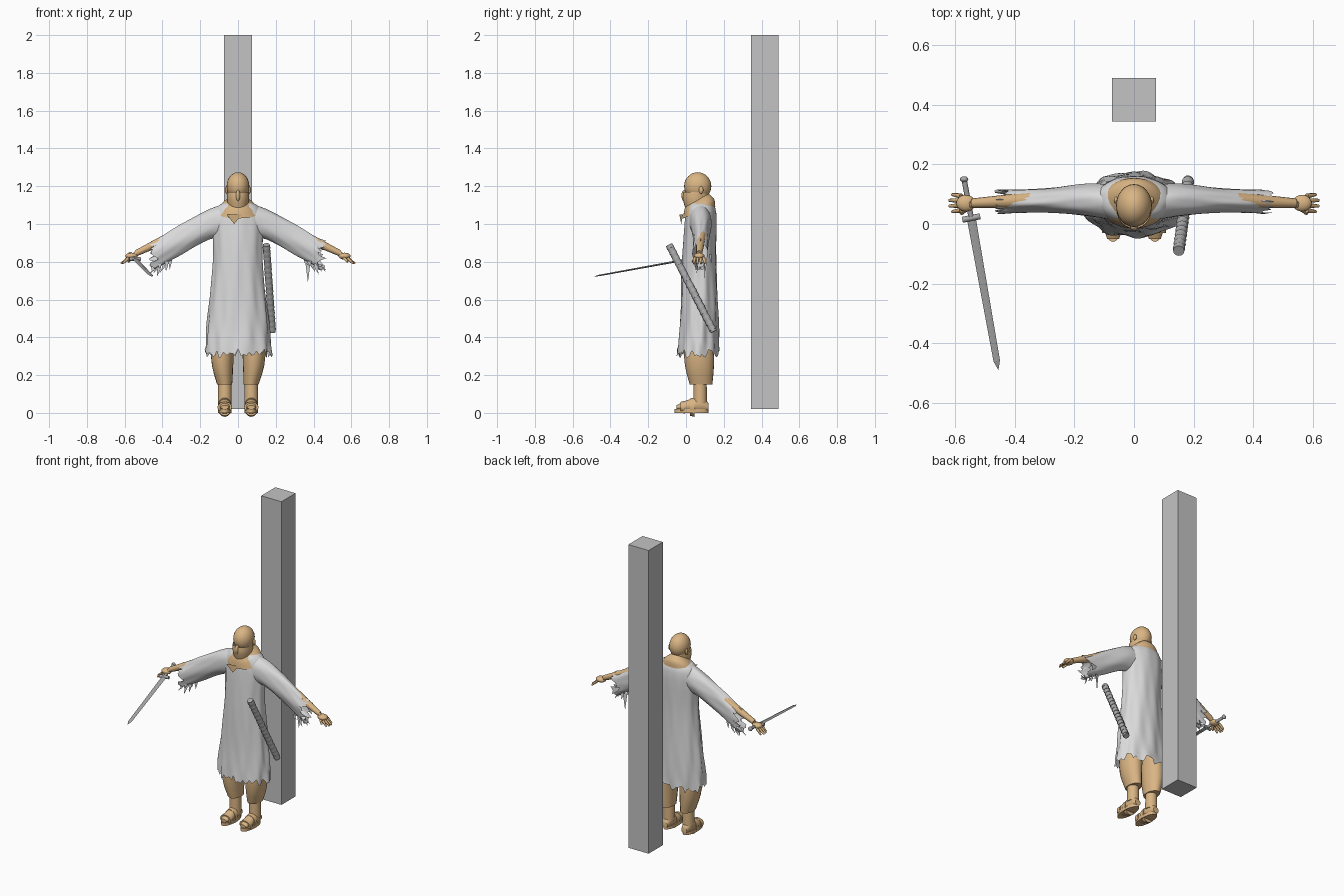
import bpy, bmesh, math, random
from mathutils import Matrix, Vector

random.seed(4)
if "Cube" in bpy.data.objects:
    bpy.data.objects.remove(bpy.data.objects["Cube"])

figure_parts = []


def material(name, red, green, blue):
    mat = bpy.data.materials.new(name)
    mat.use_nodes = True
    color = (red, green, blue, 1)
    mat.diffuse_color = color
    mat.node_tree.nodes["Principled BSDF"].inputs["Base Color"].default_value = color
    return mat


cloth = material("pale grey cloth", .7, .7, .7)
tan = material("tan skin and leather", .7, .46, .23)
stone = material("grey stone", .55, .55, .55)
steel = material("dull steel", .4, .4, .4)


def finish(name, bm, mat):
    bmesh.ops.recalc_face_normals(bm, faces=bm.faces)
    mesh = bpy.data.meshes.new(name)
    bm.to_mesh(mesh)
    bm.free()
    mesh.materials.append(mat)
    obj = bpy.data.objects.new(name, mesh)
    bpy.context.collection.objects.link(obj)
    figure_parts.append(obj)
    return obj


def smooth_rings(keys, steps=4):
    """Run a smooth spline through the key rings."""
    keys = [Vector(key) for key in keys]
    rings = []
    for i in range(len(keys) - 1):
        start, end = keys[i], keys[i + 1]
        leave = (end - keys[max(i - 1, 0)]) / 2
        arrive = (keys[min(i + 2, len(keys) - 1)] - start) / 2
        for step in range(steps):
            t = step / steps
            ease = t * t * (3 - 2 * t)
            rings.append(start.lerp(end, ease) + leave * t * (1 - t) ** 2
                         - arrive * t * t * (1 - t))
    return rings + [keys[-1]]


def loft(name, keys, mat, axis="z", sides=20, side=1, caps=True,
         tilt=0, folds=0, waves=9, ragged=False):
    """Skin elliptical rings: (station, centre u, centre v, radius u, radius v)."""
    bm = bmesh.new()
    loops = []
    rings = smooth_rings(keys)
    for k, (station, center_u, center_v, radius_u, radius_v) in enumerate(rings):
        last = k == len(rings) - 1
        loop = []
        for i in range(sides):
            angle = math.tau * i / sides
            ripple = math.sin(waves * angle + k / 2) + math.sin((waves + 4) * angle - k) / 2
            swell = 1 + folds * ripple * k / len(rings)
            u = center_u + radius_u * swell * math.cos(angle)
            v = center_v + radius_v * swell * math.sin(angle)
            s = station + tilt * math.sin(angle)
            if ragged and last:
                s += random.uniform(-.03, .02)
            x, y, z = {"x": (s, u, v), "y": (u, s, v), "z": (u, v, s)}[axis]
            loop.append(bm.verts.new((x * side, y, z)))
        loops.append(loop)
    for near, far in zip(loops, loops[1:]):
        for i in range(sides):
            bm.faces.new((near[i - 1], near[i], far[i], far[i - 1]))
    if caps:
        bm.faces.new(loops[0])
        bm.faces.new(loops[-1])
    return finish(name, bm, mat)


def ball(name, center, size, mat):
    bm = bmesh.new()
    place = Matrix.LocRotScale(Vector(center), None, Vector(size))
    bmesh.ops.create_uvsphere(bm, u_segments=24, v_segments=16, radius=1, matrix=place)
    return finish(name, bm, mat)


def rod(name, start, end, radius, end_radius, mat, sides=12, flat=1):
    """A tapered bar between two points; flat squashes its upright thickness."""
    bm = bmesh.new()
    start, end = Vector(start), Vector(end)
    along = end - start
    place = Matrix.LocRotScale((start + end) / 2, along.to_track_quat("Z", "Y"),
                               Vector((1, flat, 1)))
    bmesh.ops.create_cone(bm, cap_ends=True, segments=sides, radius1=radius,
                          radius2=end_radius, depth=along.length, matrix=place)
    return finish(name, bm, mat)


def tatter(name, root, width, length, lean, mat=cloth):
    """A torn strip of cloth that hangs down to a point."""
    bm = bmesh.new()
    outline = [(-width, 0), (width, 0), (width / 2, -length / 2),
               (lean, -length), (-width / 2, -length / 2)]
    bm.faces.new([bm.verts.new(Vector(root) + Vector((dx, dx / 4, dz)))
                  for dx, dz in outline])
    return finish(name, bm, mat)


# Robe body, from the shoulders to the torn hem
loft("robe_body", [
    (1.12, 0, .08, .05, .05), (1.06, 0, .08, .13, .08), (.8, 0, .07, .13, .09),
    (.5, 0, .07, .16, .1), (.32, 0, .065, .175, .11),
], cloth, sides=72, caps=False, folds=.04, ragged=True)

# Head, face wrap and cowl
ball("head", (0, .062, 1.2), (.06, .072, .074), tan)
rod("neck", (0, .07, 1), (0, .07, 1.2), .05, .05, tan, sides=24)
ball("nose", (0, -.01, 1.15), (.012, .014, .03), tan)
loft("face_wrap", [
    (1.07, 0, .06, .05, .06), (1.13, 0, .05, .058, .066), (1.17, 0, .05, .058, .064),
], tan, sides=24, caps=False)
loft("cowl", [
    (1.06, 0, .07, .115, .085), (1.1, 0, .07, .09, .08), (1.13, 0, .06, .05, .06),
], tan, sides=32, caps=False, tilt=.03)
tatter("cowl_point", (-.02, -.025, 1.05), .04, .05, 0, tan)

for side, label in ((1, "left"), (-1, "right")):

    def at(x, y, z):
        return Vector((x * side, y, z))

    ball(label + "_ear", at(.06, .08, 1.18), (.008, .012, .02), tan)

    # Sleeve with a torn, drooping cuff
    loft(label + "_sleeve", [
        (.05, .07, 1.02, .06, .09), (.15, .08, 1, .055, .08),
        (.3, .08, .92, .04, .08), (.45, .075, .83, .04, .075),
    ], cloth, "x", 40, side, caps=False, folds=.06, waves=5, ragged=True)
    cuff_start, cuff_end = at(.36, .06, .81), at(.45, .08, .78)
    for i in range(6):
        root = cuff_start.lerp(cuff_end, i / 5)
        root.y += .02 * (-1) ** i
        tatter(f"{label}_cuff_tatter_{i}", root, .012, random.uniform(.03, .06),
               side * random.uniform(0, .03))

    # Forearm, palm, fingers and thumb
    wrist = at(.54, .07, .845)
    knuckles = at(.58, .07, .82)
    rod(label + "_forearm", at(.34, .08, .94), wrist, .028, .016, tan)
    ball(label + "_palm", wrist.lerp(knuckles, .6), (.032, .028, .018), tan)
    for i in range(4):
        spread = at(0, .016 * (i - 1.5), 0)
        reach = at(.62 if i in (1, 2) else .61, .07, .79)
        rod(f"{label}_finger_{i}", knuckles + spread, reach + spread * 1.2,
            .009, .005, tan, sides=8)
    rod(label + "_thumb", wrist, at(.58, .035, .8), .012, .006, tan, sides=8)

    # Trouser leg and shin
    x = side * .07
    loft(label + "_trouser_leg", [
        (.6, x, .07, .06, .07), (.3, x * 1.2, .07, .06, .08), (.15, x, .08, .04, .06),
    ], tan, folds=.02)
    rod(label + "_shin", (x, .075, .2), (x, .075, .05), .034, .036, tan, sides=20)

    # Foot in a strapped sandal
    loft(label + "_foot", [
        (-.05, x, .03, .02, .01), (0, x, .035, .033, .03), (.08, x, .045, .03, .04),
        (.12, x, .03, .02, .02)], tan, "y")
    loft(label + "_sole", [(0, x, .03, .036, .09), (.02, x, .03, .036, .09)], tan, sides=24)
    for strap, y, height in (("toe", -.03, .028), ("instep", .02, .045)):
        loft(f"{label}_{strap}_strap", [
            (y, x, .03, .038, height), (y + .025, x, .03, .038, height + .006)], tan, "y")

# Longer torn strips that hang from the cuffs
tatter("left_long_tatter", (.37, .1, .8), .014, .11, 0)
tatter("left_rear_tatter", (.42, .13, .84), .03, .05, .02)
tatter("right_long_tatter", (-.42, .06, .79), .016, .07, -.01)

# Sword held in the right hand
hilt = Vector((-.546, .02, .815))
tip = Vector((-.455, -.49, .722))
pommel = Vector((-.57, .15, .838))
taper = hilt.lerp(tip, .94)
rod("sword_blade", hilt, taper, .015, .011, steel, sides=4, flat=.35)
rod("sword_point", taper, tip, .011, 0, steel, sides=4, flat=.35)
across = Vector((.03, .006, 0))
rod("sword_guard", hilt - across, hilt + across, .01, .01, steel)
rod("sword_grip", hilt, pommel, .009, .009, steel)
ball("sword_pommel", pommel, (.014, .01, .014), steel)

# Ridged scabbard slung on the left hip
mouth = Vector((.15, -.09, .89))
toe = Vector((.182, .147, .43))
rod("scabbard", mouth, toe, .019, .018, steel)
ridges = 16
for i in range(ridges):
    rod(f"scabbard_ridge_{i}", mouth.lerp(toe, i / ridges),
        mouth.lerp(toe, (i + .6) / ridges), .018, .021, steel)

# Smooth shading with crisp edges
bpy.ops.object.select_all(action="DESELECT")
for obj in figure_parts:
    obj.select_set(True)
    bpy.context.view_layer.objects.active = obj
bpy.ops.object.shade_smooth_by_angle(angle=math.radians(45))

# Square post behind the figure
square = bmesh.new()
bmesh.ops.create_cube(square, size=1, matrix=Matrix.LocRotScale(
    Vector((0, .417, 1.01)), None, Vector((.146, .146, 1.98))))
finish("post", square, stone)
